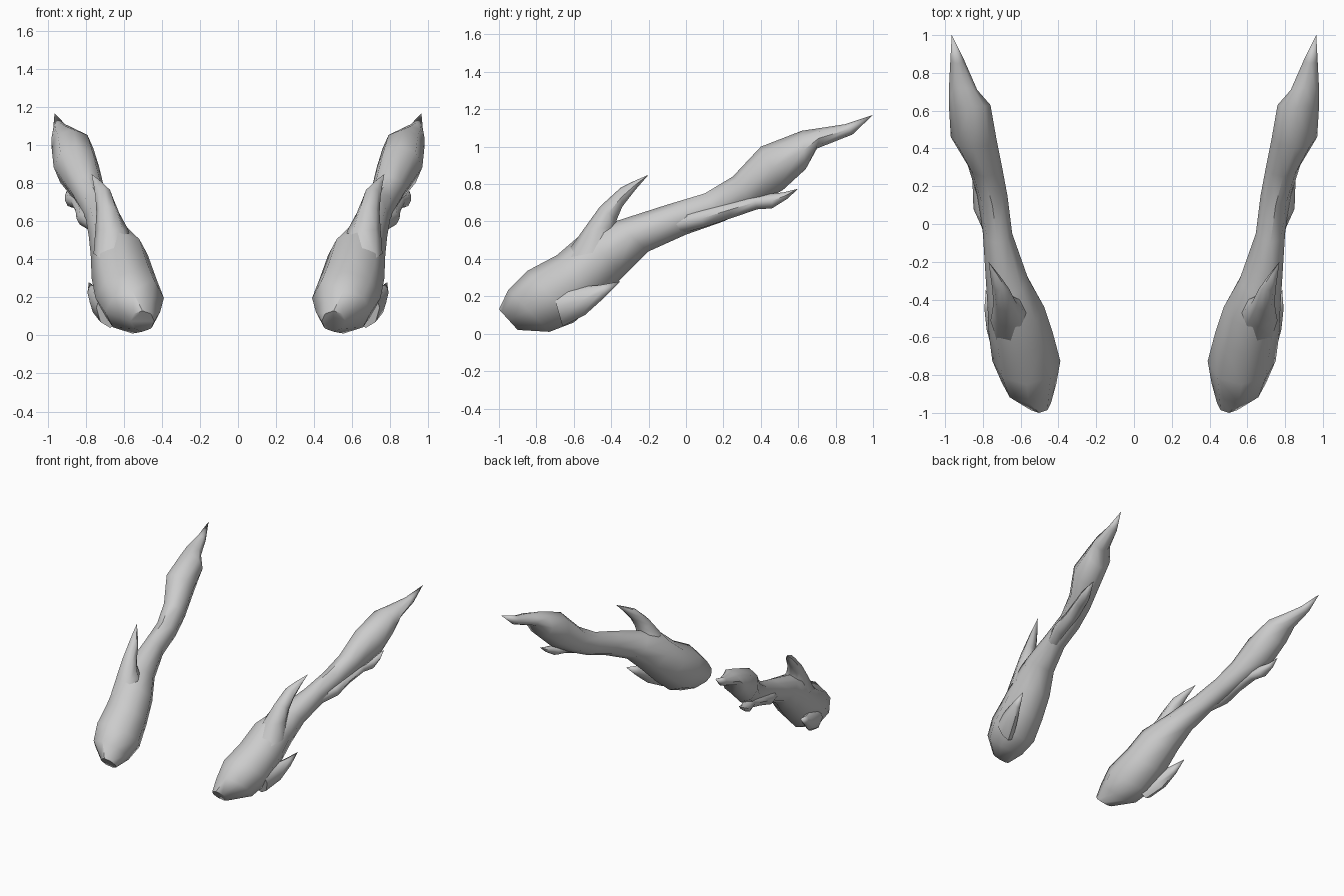
import bpy
import math
from mathutils import Vector

cube = bpy.data.objects.get("Cube")
if cube:
    bpy.data.objects.remove(cube, do_unlink=True)

grey = bpy.data.materials.new("plain grey")
grey.use_nodes = True
grey.diffuse_color = (0.6, 0.6, 0.6, 1)
grey.node_tree.nodes["Principled BSDF"].inputs["Base Color"].default_value = (0.6, 0.6, 0.6, 1)


def loft(name, stations, tip, sides=8):
    """Skin rings given as (top y, top z, bottom y, bottom z, inner x, outer x) up to a tip."""
    verts, faces = [], []
    for ty, tz, by, bz, xi, xo in stations:
        centre = Vector(((xi + xo) / 2, (ty + by) / 2, (tz + bz) / 2))
        up = Vector((0, (ty - by) / 2, (tz - bz) / 2))
        side = Vector(((xo - xi) / 2, 0, 0))
        for i in range(sides):
            a = math.tau * i / sides
            verts.append(centre + side * math.cos(a) + up * math.sin(a))
    verts.append(Vector(tip))
    rings = len(stations)
    for r in range(rings):
        for i in range(sides):
            a, b = r * sides + i, r * sides + (i + 1) % sides
            if r < rings - 1:
                faces.append((a, b, b + sides, a + sides))
            else:
                faces.append((a, b, len(verts) - 1))
    faces.append(tuple(reversed(range(sides))))

    mesh = bpy.data.meshes.new(name)
    mesh.from_pydata(verts, [], faces)
    # Outward winding: rings run along +y
    mesh.flip_normals()
    mesh.materials.append(grey)
    mesh.shade_smooth()
    mesh.set_sharp_from_angle(angle=math.radians(50))
    obj = bpy.data.objects.new(name, mesh)
    bpy.context.collection.objects.link(obj)
    # The matching part on the other side
    obj.modifiers.new("mirror", "MIRROR").use_mirror_merge = False


# Long swelling body, blunt at the front and pointed at the back
loft("body", [
    (-1.0, .13, -.90, .02, .44, .565),
    (-.95, .235, -.73, .01, .41, .70),
    (-.85, .335, -.60, .06, .39, .75),
    (-.69, .42, -.46, .18, .43, .77),
    (-.55, .54, -.33, .31, .475, .775),
    (-.38, .60, -.20, .44, .56, .785),
    (-.10, .69, 0, .53, .645, .80),
    (.10, .75, .20, .60, .67, .83),
    (.25, .84, .37, .68, .70, .88),
    (.40, 1.0, .52, .77, .73, .97),
    (.62, 1.085, .64, .88, .76, .98),
    (.72, 1.1, .70, .99, .83, .98),
    (.85, 1.12, .89, 1.065, .90, .972),
], (.965, 1.0, 1.17))

# Curved horn rising from the back of the body
loft("upper_horn", [
    (-.66, .40, -.36, .46, .53, .76),
    (-.55, .555, -.375, .57, .58, .75),
    (-.46, .68, -.37, .61, .625, .745),
    (-.35, .78, -.34, .68, .66, .75),
    (-.28, .815, -.27, .77, .71, .76),
], (.77, -.2, .85))

# Barb under the swollen front
loft("lower_barb", [
    (-.72, .25, -.66, .04, .60, .745),
    (-.58, .25, -.54, .10, .67, .78),
    (-.46, .26, -.44, .19, .73, .792),
], (.785, -.35, .28))

# Small barb on the outer side of the narrow neck
loft("outer_barb", [
    (-.10, .63, -.05, .53, .68, .78),
    (.06, .66, .10, .57, .73, .85),
    (.20, .70, .25, .62, .75, .855),
    (.36, .74, .38, .665, .79, .88),
    (.46, .75, .46, .67, .82, .91),
    (.52, .755, .54, .72, .86, .91),
], (.895, .6, .775))
